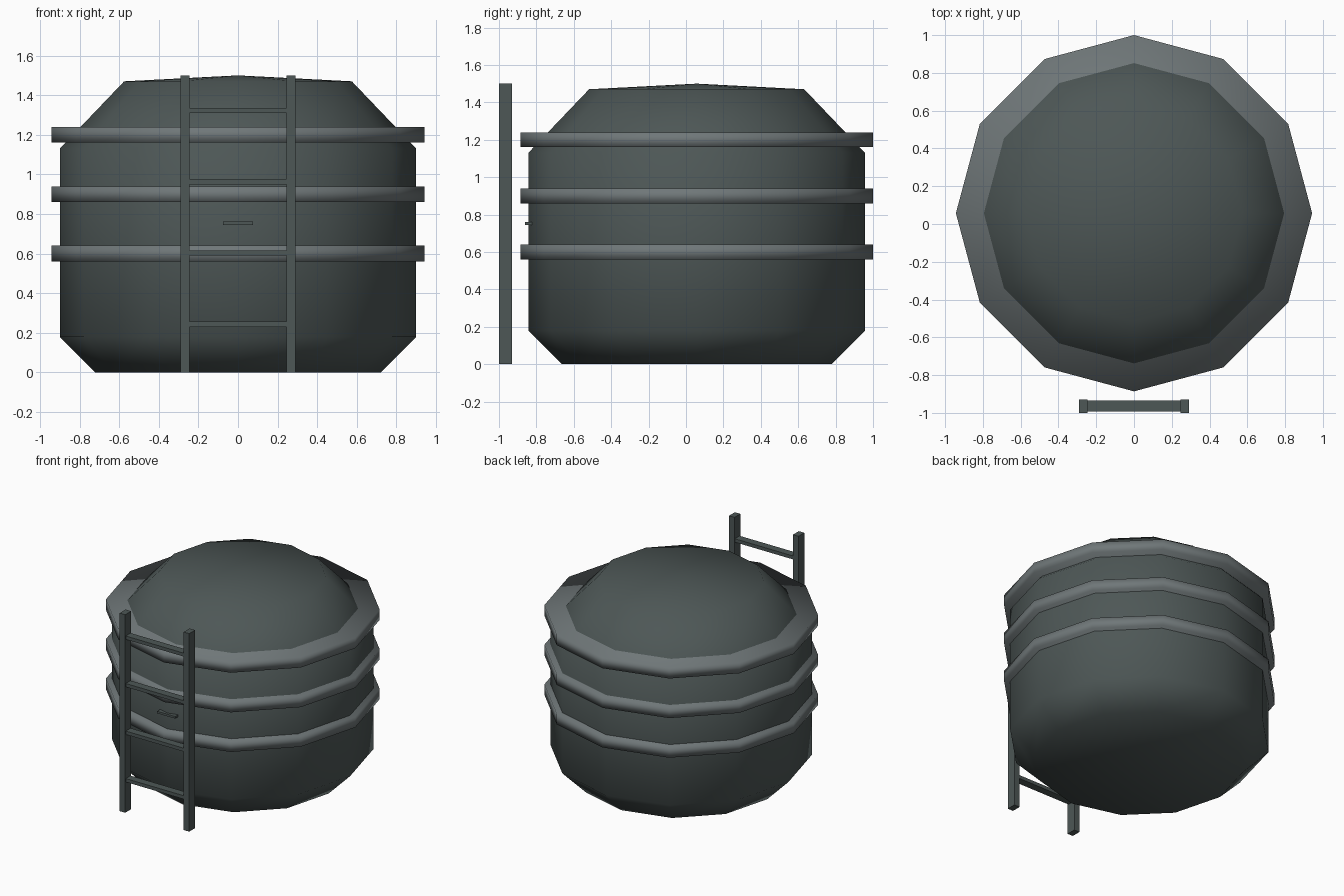
import bpy
import bmesh
import math
from mathutils import Vector

cube = bpy.data.objects.get("Cube")
if cube:
    bpy.data.objects.remove(cube, do_unlink=True)

SIDES = 12
TANK_Y = 0.057


def make_material(name, rgb):
    mat = bpy.data.materials.new(name)
    mat.use_nodes = True
    mat.diffuse_color = (*rgb, 1)
    mat.node_tree.nodes["Principled BSDF"].inputs["Base Color"].default_value = (*rgb, 1)
    return mat


dark_steel = make_material("dark green grey", (0.075, 0.095, 0.093))
band_steel = make_material("band grey", (0.16, 0.185, 0.19))


def add_object(name, bm, mat, smooth=False):
    bmesh.ops.recalc_face_normals(bm, faces=bm.faces)
    for face in bm.faces:
        face.smooth = smooth
    mesh = bpy.data.meshes.new(name)
    bm.to_mesh(mesh)
    bm.free()
    mesh.materials.append(mat)
    obj = bpy.data.objects.new(name, mesh)
    bpy.context.collection.objects.link(obj)
    return obj


def lathe(name, profile, mat):
    """Spin a (radius, height) profile around the tank axis."""
    bm = bmesh.new()
    verts = [bm.verts.new((0, r, z)) for r, z in profile]
    edges = [bm.edges.new(pair) for pair in zip(verts, verts[1:])]
    bmesh.ops.spin(bm, geom=verts + edges, cent=(0, 0, 0), axis=(0, 0, 1),
                   angle=math.tau, steps=SIDES, use_duplicate=False)
    bmesh.ops.remove_doubles(bm, verts=bm.verts, dist=0.0005)
    obj = add_object(name, bm, mat, smooth=True)
    obj.location.y = TANK_Y
    return obj


def box(name, low, high, mat):
    low, high = Vector(low), Vector(high)
    bm = bmesh.new()
    bmesh.ops.create_cube(bm, size=1)
    bmesh.ops.scale(bm, vec=high - low, verts=bm.verts)
    bmesh.ops.translate(bm, vec=(low + high) / 2, verts=bm.verts)
    return add_object(name, bm, mat)


# Tank body with chamfered base, sloping shoulder and shallow lid
lathe("tank_body", [(0, 0), (0.72, 0), (0.9, 0.18), (0.9, 1.13),
                    (0.575, 1.47), (0, 1.5)], dark_steel)

# Three reinforcing bands
for i in range(3):
    z = 0.6 + 0.3 * i
    lathe(f"band_{i + 1}", [(0, z - 0.04), (0.943, z - 0.04),
                            (0.943, z + 0.04), (0, z + 0.04)], band_steel)

# Ladder rails
for side, x in (("left", 0.268), ("right", -0.268)):
    box(f"ladder_rail_{side}", (x - 0.023, -1, 0), (x + 0.023, -0.93, 1.5), dark_steel)

# Ladder rungs
for i in range(4):
    z = 0.243 + 0.36 * i
    box(f"ladder_rung_{i + 1}", (-0.25, -0.993, z - 0.013), (0.25, -0.935, z + 0.013), dark_steel)

# Small front handle
box("front_handle", (-0.075, -0.86, 0.745), (0.075, -0.8, 0.761), dark_steel)
